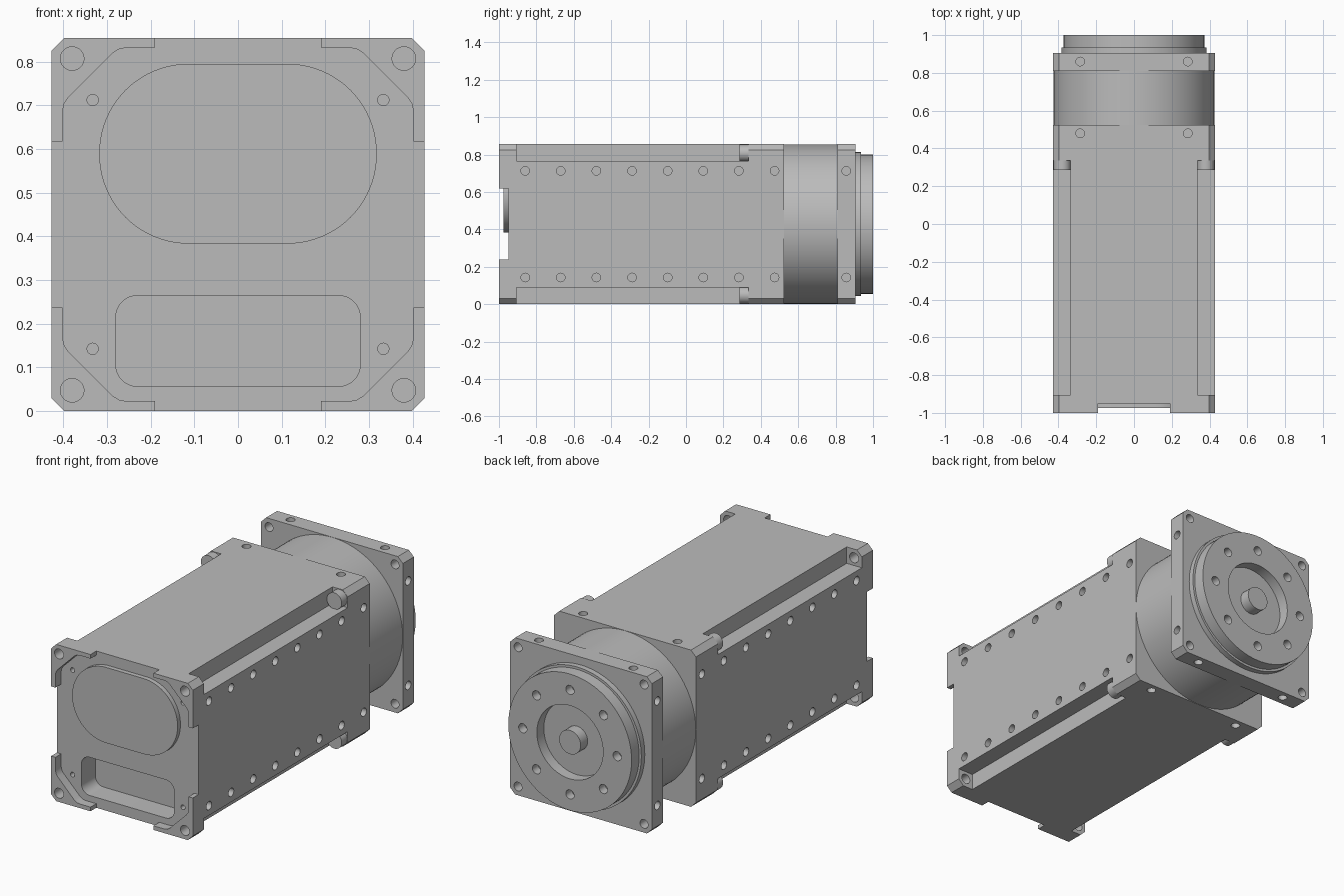
import bpy, bmesh, math

if "Cube" in bpy.data.objects:
    bpy.data.objects.remove(bpy.data.objects["Cube"], do_unlink=True)

HALF = 0.4275      # half width of the square section, also the axis height
BOLT = 0.38        # corner bolt offset from the axis
ROW = 0.285        # side hole row offset from the axis

grey = bpy.data.materials.new("machined grey")
grey.use_nodes = True
grey.diffuse_color = (0.5, 0.5, 0.5, 1)
grey.node_tree.nodes["Principled BSDF"].inputs["Base Color"].default_value = (0.5, 0.5, 0.5, 1)

SIGNS = [(sx, sz) for sx in (-1, 1) for sz in (-1, 1)]


def circle(r, a=0, b=0, n=32):
    return [(a + r * math.cos(i * math.tau / n), b + r * math.sin(i * math.tau / n)) for i in range(n)]


def round_rect(hx, hz, r, cz=0, n=12):
    pts = []
    for k, (sx, sz) in enumerate([(1, 1), (-1, 1), (-1, -1), (1, -1)]):
        for i in range(n + 1):
            t = (k + i / n) * math.pi / 2
            pts.append((sx * (hx - r) + r * math.cos(t), cz + sz * (hz - r) + r * math.sin(t)))
    return pts


def four_way(quadrant):
    """Mirror a clockwise quadrant outline around both axes."""
    back = quadrant[::-1]
    return (quadrant + [(x, -z) for x, z in back]
            + [(-x, -z) for x, z in quadrant] + [(-x, z) for x, z in back])


def chamfered_square(c=0.03):
    return four_way([(HALF - c, HALF), (HALF, HALF - c)])


def extrude(pts, start, end, axis="Y"):
    return pts, start, end, axis


def build(name, solids):
    """Make one object from a list of extruded outlines."""
    place = {"X": lambda a, b, t: (t, a, b),
             "Y": lambda a, b, t: (a, t, b),
             "Z": lambda a, b, t: (a, b, t)}
    bm = bmesh.new()
    for pts, start, end, axis in solids:
        lo = [bm.verts.new(place[axis](a, b, start)) for a, b in pts]
        hi = [bm.verts.new(place[axis](a, b, end)) for a, b in pts]
        bm.faces.new(lo)
        bm.faces.new(hi[::-1])
        for i in range(len(pts)):
            j = (i + 1) % len(pts)
            bm.faces.new((lo[j], lo[i], hi[i], hi[j]))
    bmesh.ops.recalc_face_normals(bm, faces=bm.faces)
    mesh = bpy.data.meshes.new(name)
    bm.to_mesh(mesh)
    bm.free()
    mesh.materials.append(grey)
    obj = bpy.data.objects.new(name, mesh)
    obj.location.z = HALF
    bpy.context.collection.objects.link(obj)
    return obj


def activate(obj):
    bpy.ops.object.select_all(action="DESELECT")
    obj.select_set(True)
    bpy.context.view_layer.objects.active = obj


def cut(obj, solids):
    cutter = build("cutter", solids)
    cutter.hide_render = True
    mod = obj.modifiers.new("cut", "BOOLEAN")
    mod.operation, mod.solver, mod.object = "DIFFERENCE", "EXACT", cutter
    activate(obj)
    bpy.ops.object.modifier_apply(modifier=mod.name)
    bpy.data.objects.remove(cutter, do_unlink=True)


def side_holes(ys, r=0.023, depth=0.05):
    return [extrude(circle(r, y, sz * ROW, 20), sx * (HALF - depth), sx * (HALF + 0.1), "X")
            for y in ys for sx, sz in SIGNS]


def top_holes(y, r=0.023, depth=0.05):
    return [extrude(circle(r, sx * ROW, y, 20), sz * (HALF - depth), sz * (HALF + 0.1), "Z")
            for sx, sz in SIGNS]


# Main housing with recessed front and long corner channels
housing = build("housing", [extrude(chamfered_square(), -1, 0.525)])
recess = four_way([(0.19, 0.5), (0.19, 0.405), (0.255, 0.405), (0.272, 0.402), (0.288, 0.392),
                   (0.388, 0.292), (0.398, 0.277), (0.402, 0.26), (0.402, 0.19), (0.5, 0.19)])
channels = []
for sx, sz in SIGNS:
    outline = [(sx * 0.336, sz * 0.338), (sx * 0.5, sz * 0.338), (sx * 0.5, sz * 0.5), (sx * 0.336, sz * 0.5)]
    channels.append(extrude(outline, -0.905, 0.335))
cut(housing, [extrude(recess, -1.1, -0.95)] + channels)

# Connector pocket, bolt holes, cover screw holes and mounting holes
holes = [extrude(round_rect(0.28, 0.104, 0.05, -0.267), -1.1, -0.83)]
for sx, sz in SIGNS:
    holes.append(extrude(circle(0.027, sx * BOLT, sz * BOLT), -1.1, -0.85))
    holes.append(extrude(circle(0.013, sx * 0.333, sz * ROW, 16), -1.1, -0.92))
holes += side_holes([-0.86 + 0.1905 * i for i in range(8)]) + top_holes(0.48)
cut(housing, holes)

# Raised oval cover on the front
cover = build("front_cover", [extrude(round_rect(0.318, 0.206, 0.205, 0.162, 20), -0.975, -0.945)])

# Bolt heads at the end of each channel
bolts = build("channel_bolts", [extrude(circle(0.045, sx * BOLT, sz * BOLT), 0.287, 0.34)
                                for sx, sz in SIGNS])

# Round neck between housing and flange
neck = build("neck", [extrude(circle(HALF - 0.001, n=96), 0.515, 0.815)])

# Square mounting flange
flange = build("flange", [extrude(chamfered_square(), 0.81, 0.905)])
cut(flange, [extrude(circle(0.024, sx * BOLT, sz * BOLT, 24), 0.75, 1) for sx, sz in SIGNS]
    + side_holes([0.857]) + top_holes(0.86))

# Output hub with central recess, ring of holes and pin
step = build("hub_step", [extrude(circle(0.385, n=96), 0.9, 0.935)])
hub = build("output_hub", [extrude(circle(0.372, n=96), 0.91, 1)])
ring = [extrude(circle(0.025, 0.285 * math.cos(i * math.tau / 8), 0.285 * math.sin(i * math.tau / 8), 20), 0.95, 1.1)
        for i in range(8)]
cut(hub, [extrude(circle(0.2, n=64), 0.94, 1.1)] + ring)
pin = build("center_pin", [extrude(circle(0.065), 0.93, 1)])

for part in (housing, cover, bolts, neck, flange, step, hub, pin):
    activate(part)
    bpy.ops.object.shade_smooth_by_angle(angle=math.radians(30))
